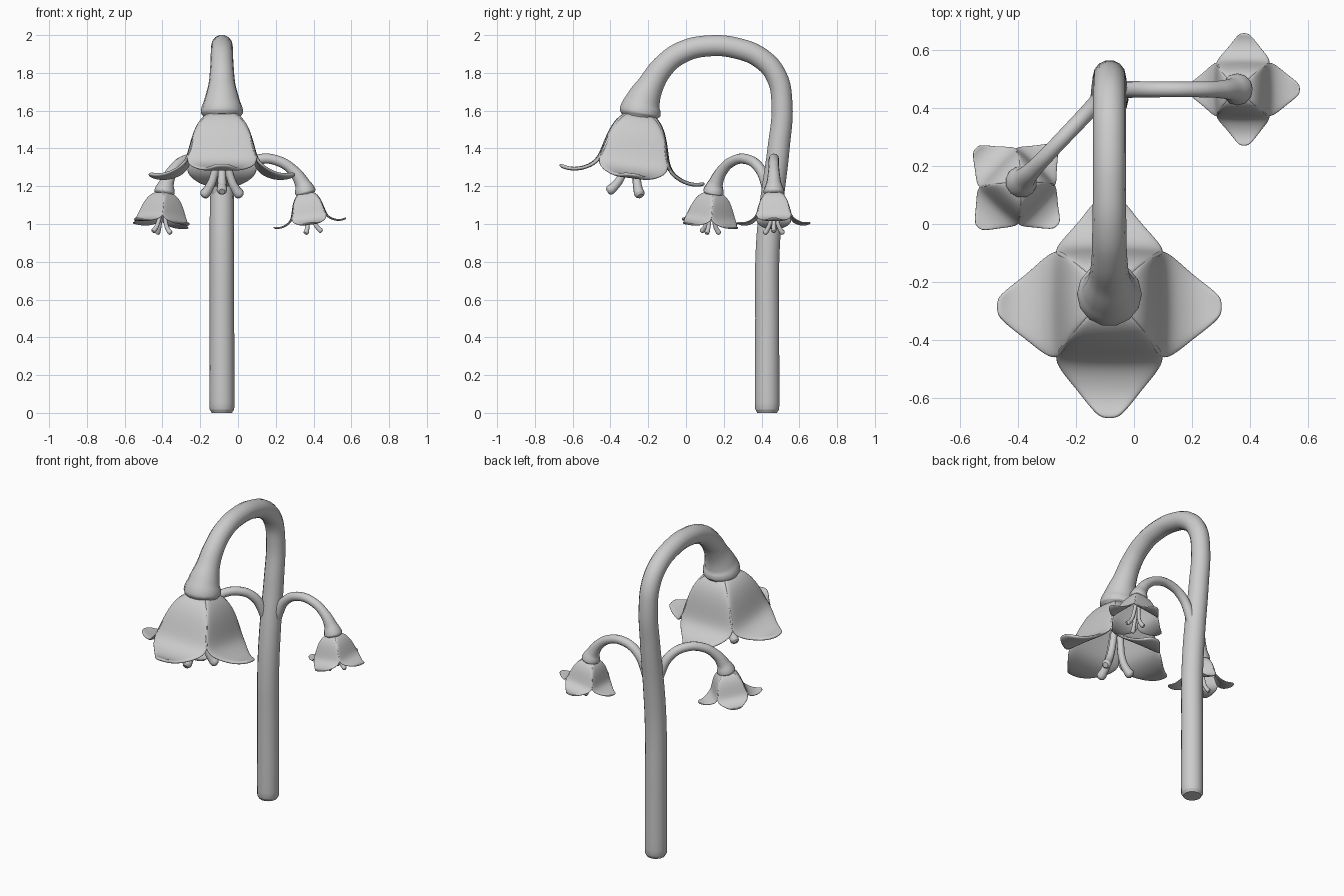
import bpy
import math
from mathutils import Matrix, Vector

if "Cube" in bpy.data.objects:
    bpy.data.objects.remove(bpy.data.objects["Cube"])


def tube(name, points, matrix=Matrix(), sides=4):
    """Smooth tapered tube through (x, y, z, radius) points."""
    cu = bpy.data.curves.new(name, 'CURVE')
    cu.dimensions = '3D'
    cu.bevel_depth = 1.0
    cu.bevel_resolution = sides
    cu.resolution_u = 6
    cu.use_fill_caps = True
    sp = cu.splines.new('BEZIER')
    sp.radius_interpolation = 'CARDINAL'
    sp.bezier_points.add(len(points) - 1)
    for bp, (x, y, z, r) in zip(sp.bezier_points, points):
        bp.co = (x, y, z)
        bp.radius = r
        bp.handle_left_type = bp.handle_right_type = 'AUTO'
    ob = bpy.data.objects.new(name, cu)
    ob.matrix_world = matrix
    bpy.context.collection.objects.link(ob)
    bpy.ops.object.select_all(action='DESELECT')
    bpy.context.view_layer.objects.active = ob
    ob.select_set(True)
    bpy.ops.object.convert(target='MESH')
    bpy.ops.object.shade_smooth_by_angle(angle=math.radians(50))
    return bpy.context.object


# Petal rows: distance from flower axis, height, half width
PETAL = [(0.05, 0.015, 0.05), (0.105, -0.015, 0.10), (0.145, -0.09, 0.145),
         (0.170, -0.19, 0.178), (0.188, -0.25, 0.192), (0.225, -0.292, 0.180),
         (0.295, -0.322, 0.115), (0.355, -0.322, 0.070), (0.390, -0.308, 0.035)]
COLS = (-1, -0.5, 0, 0.5, 1)


def petal(name, matrix):
    verts, faces = [], []
    for r, z, w in PETAL:
        for t in COLS:
            verts.append((r - 0.008 * t * t, w * t, z))
    n = len(COLS)
    for i in range(len(PETAL) - 1):
        for j in range(n - 1):
            a = i * n + j
            faces.append((a, a + n, a + n + 1, a + 1))
    me = bpy.data.meshes.new(name)
    me.from_pydata(verts, [], faces)
    me.shade_smooth()
    ob = bpy.data.objects.new(name, me)
    ob.matrix_world = matrix
    bpy.context.collection.objects.link(ob)
    sol = ob.modifiers.new('thickness', 'SOLIDIFY')
    sol.thickness = 0.02
    sol.offset = 0
    sub = ob.modifiers.new('smooth', 'SUBSURF')
    sub.levels = sub.render_levels = 2


def flower(name, base, angle, scale):
    """Hanging bell: four petals and three stamens, tipped outward."""
    frame = (Matrix.Translation(base) @ Matrix.Rotation(angle, 4, 'Z')
             @ Matrix.Rotation(math.radians(-7.5), 4, 'Y') @ Matrix.Scale(scale, 4))
    for i in range(4):
        petal(f"{name}_petal_{i + 1}", frame @ Matrix.Rotation(i * math.pi / 2, 4, 'Z'))
    stamen = [(0.02, 0, -0.02, 0.02), (0.03, 0, -0.2, 0.021), (0.055, 0, -0.33, 0.022),
              (0.085, 0, -0.385, 0.025), (0.108, 0, -0.41, 0.027), (0.118, 0, -0.418, 0.016)]
    for i in range(3):
        tube(f"{name}_stamen_{i + 1}", stamen,
             frame @ Matrix.Rotation(i * math.tau / 3, 4, 'Z'), 3)


# Main stem arching forward, flaring into the calyx (y, z, radius)
SX = -0.085
stem = [(0.43, 0.0, 0.054), (0.43, 0.02, 0.065), (0.43, 0.5, 0.065), (0.432, 0.85, 0.065),
        (0.452, 1.1, 0.064), (0.49, 1.4, 0.06), (0.508, 1.64, 0.057), (0.48, 1.78, 0.057),
        (0.40, 1.875, 0.057), (0.27, 1.93, 0.057), (0.12, 1.943, 0.057),
        (-0.02, 1.91, 0.059), (-0.12, 1.835, 0.062), (-0.19, 1.73, 0.073),
        (-0.23, 1.645, 0.097), (-0.243, 1.592, 0.112), (-0.247, 1.568, 0.098)]
tube("main_stem", [(SX, y, z, r) for y, z, r in stem], sides=5)
flower("main_flower", Vector((SX, -0.245, 1.57)), math.radians(-90), 1.0)

# Two side branches with half-size flowers (distance outward, height, radius)
branch = [(0.015, 1.05, 0.03), (0.05, 1.2, 0.03), (0.11, 1.3, 0.028), (0.2, 1.343, 0.027),
          (0.3, 1.333, 0.027), (0.38, 1.28, 0.03), (0.425, 1.215, 0.04),
          (0.441, 1.172, 0.055), (0.445, 1.157, 0.048)]
for side, deg in (("left", -133.6), ("right", 0)):
    a = math.radians(deg)
    root = Matrix.Translation((SX, 0.465, 0)) @ Matrix.Rotation(a, 4, 'Z')
    tube(f"{side}_branch", [(d, 0, z, r) for d, z, r in branch], root)
    flower(f"{side}_flower", root @ Vector((0.445, 0, 1.16)), a, 0.5)
